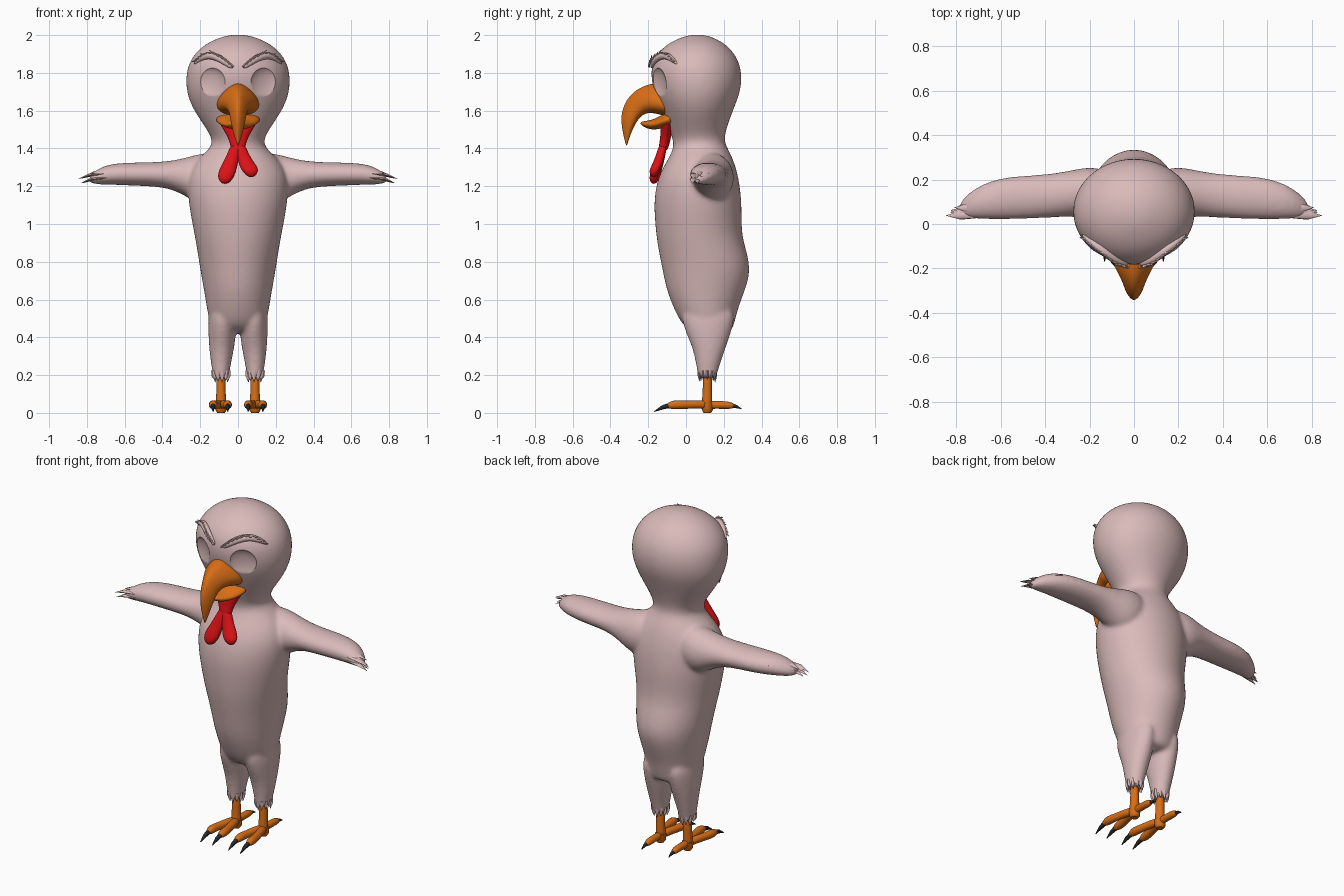
import bpy, bmesh, math, random
from mathutils import Vector, Matrix

if "Cube" in bpy.data.objects:
    bpy.data.objects.remove(bpy.data.objects["Cube"])

random.seed(4)


def material(name, rgb):
    m = bpy.data.materials.new(name)
    m.diffuse_color = (*rgb, 1)
    m.use_nodes = True
    m.node_tree.nodes["Principled BSDF"].inputs["Base Color"].default_value = m.diffuse_color
    return m


PINK = material("pale pink skin", (0.70, 0.49, 0.49))
ORANGE = material("orange horn", (0.69, 0.155, 0.008))
RED = material("wattle red", (0.72, 0.006, 0.008))
DARK = material("claw black", (0.018, 0.02, 0.023))


def ring(c, u, v, n=20, k=0.0):
    """Closed section; k narrows it towards +v."""
    out = []
    for i in range(n):
        a = 2 * math.pi * i / n
        out.append(c + u * math.cos(a) * (1 - k * math.sin(a)) + v * math.sin(a))
    return out


def section(y0, z0, y1, z1, w, x=0.0, k=0.0):
    """Section spanning two points of the side view, with half width w."""
    a, b = Vector((x, y0, z0)), Vector((x, y1, z1))
    return ring((a + b) / 2, Vector((w, 0, 0)), (a - b) / 2, 24, k)


def tube(pts, n=10, flat=1.0):
    """Round tube through (x, y, z, radius) points."""
    p = [Vector(q[:3]) for q in pts]
    d = (p[-1] - p[0]).normalized()
    ref = Vector((0, 1, 0)) if abs(d.z) > 0.8 else Vector((0, 0, 1))
    out = []
    for i, q in enumerate(pts):
        t = (p[min(i + 1, len(p) - 1)] - p[max(i - 1, 0)]).normalized()
        side = t.cross(ref).normalized()
        out.append(ring(p[i], side * q[3], side.cross(t) * q[3] * flat, n))
    return out


def mirror(rings):
    return [[Vector((-v.x, v.y, v.z)) for v in r] for r in rings]


def both(lofts):
    return lofts + [mirror(l) for l in lofts]


def select(ob):
    bpy.ops.object.select_all(action='DESELECT')
    ob.select_set(True)
    bpy.context.view_layer.objects.active = ob


def build(name, mat, lofts, levels=1):
    """One object out of several capped lofts."""
    bm = bmesh.new()
    for rings in lofts:
        loops = [[bm.verts.new(v) for v in r] for r in rings]
        n = len(loops[0])
        for a, b in zip(loops, loops[1:]):
            for i in range(n):
                j = (i + 1) % n
                bm.faces.new((a[i], a[j], b[j], b[i]))
        bm.faces.new(loops[0][::-1])
        bm.faces.new(loops[-1])
    bmesh.ops.recalc_face_normals(bm, faces=bm.faces[:])
    me = bpy.data.meshes.new(name)
    bm.to_mesh(me)
    bm.free()
    me.materials.append(mat)
    ob = bpy.data.objects.new(name, me)
    bpy.context.collection.objects.link(ob)
    select(ob)
    if levels:
        m = ob.modifiers.new("subdivision", 'SUBSURF')
        m.levels = m.render_levels = levels
        bpy.ops.object.modifier_apply(modifier=m.name)
    bpy.ops.object.shade_smooth_by_angle(angle=math.radians(50))
    return ob


# Torso and head: height, front y, back y, half width
torso = [section(f, z, b, z, w) for z, f, b, w in (
    (.42, .05, .235, .12), (.46, -.02, .255, .15), (.55, -.065, .275, .165),
    (.65, -.105, .315, .182), (.75, -.125, .345, .2), (.85, -.145, .325, .216),
    (.92, -.157, .303, .228), (1.0, -.165, .296, .243), (1.1, -.172, .297, .262),
    (1.2, -.162, .288, .27), (1.28, -.135, .272, .258), (1.35, -.092, .248, .21),
    (1.4, -.068, .222, .15), (1.44, -.068, .203, .134), (1.5, -.09, .213, .165),
    (1.6, -.13, .25, .237), (1.68, -.165, .283, .27), (1.75, -.184, .298, .279),
    (1.82, -.188, .294, .273), (1.88, -.17, .273, .248), (1.94, -.12, .228, .195),
    (1.98, -.05, .165, .12), (2.003, .02, .1, .045))]
# Thighs: height, front y, back y, half width, x
thigh = [section(f, z, b, z, w, x) for z, f, b, w, x in (
    (.58, -.04, .27, .07, .085), (.45, -.015, .25, .076, .083),
    (.35, .033, .213, .068, .086), (.27, .05, .185, .055, .09),
    (.21, .06, .167, .045, .09), (.18, .065, .16, .042, .09))]
# Wing arms: x, centre y, half depth, centre z, half height
arm = [ring(Vector((x, y, z)), Vector((0, ry, 0)), Vector((0, 0, rz)))
       for x, y, ry, z, rz in (
    (.08, .13, .11, 1.255, .13), (.2, .145, .115, 1.24, .135),
    (.27, .138, .107, 1.247, .107), (.35, .13, .1, 1.26, .075),
    (.45, .122, .099, 1.263, .064), (.6, .115, .097, 1.265, .061),
    (.7, .097, .076, 1.262, .053), (.76, .077, .05, 1.245, .036),
    (.79, .062, .025, 1.235, .015))]
body = build("body", PINK, [torso] + both([thigh, arm]), 2)

# Fuse into one skin and soften the joins
m = body.modifiers.new("fuse", 'REMESH')
m.mode, m.voxel_size, m.use_smooth_shade = 'VOXEL', 0.01, True
bpy.ops.object.modifier_apply(modifier=m.name)
m = body.modifiers.new("soften", 'SMOOTH')
m.factor, m.iterations = 0.5, 12
bpy.ops.object.modifier_apply(modifier=m.name)

# Hollow eye sockets
for s in (1, -1):
    bpy.ops.mesh.primitive_uv_sphere_add(
        segments=32, ring_count=16, radius=1, location=(s * .14, -.158, 1.73),
        rotation=(0, 0, s * math.radians(28)), scale=(.094, .035, .102))
    cutter = bpy.context.object
    cutter.name = "socket_cutter"
    cutter.hide_render = True
    select(body)
    m = body.modifiers.new("socket", 'BOOLEAN')
    m.operation, m.object = 'DIFFERENCE', cutter
    bpy.ops.object.modifier_apply(modifier=m.name)
    bpy.data.objects.remove(cutter)
select(body)
bpy.ops.object.shade_smooth_by_angle(angle=math.radians(35))

# Brow ridges with little tufts
path = [(.025, -.183, 1.825, .012), (.08, -.165, 1.868, .02), (.14, -.12, 1.897, .022),
        (.19, -.083, 1.883, .018), (.235, -.045, 1.845, .006)]
build("brow_ridges", PINK, both([tube(path)]), 2)
tufts = []
for a, b in zip(path, path[1:]):
    for f in (0, .33, .66):
        p = Vector(a[:3]).lerp(Vector(b[:3]), f) + Vector((0, -.012, .008))
        q = p + (Vector(b[:3]) - Vector(a[:3])) * .5 + Vector((.003, -.008, .012))
        tufts.append(tube([(*p, .007), (*q, .001)], 5))
build("brow_tufts", PINK, both(tufts), 0)

# Hooked upper beak and lower beak
build("upper_beak", ORANGE, [[section(*r, k=.38) for r in (
    (-.12, 1.755, -.05, 1.565, .115), (-.195, 1.742, -.12, 1.572, .105),
    (-.25, 1.72, -.17, 1.588, .078), (-.302, 1.678, -.212, 1.588, .054),
    (-.334, 1.62, -.243, 1.567, .043), (-.345, 1.56, -.268, 1.53, .036),
    (-.337, 1.49, -.292, 1.48, .024), (-.317, 1.412, -.313, 1.413, .003))]], 2)
build("lower_beak", ORANGE, [[section(*r) for r in (
    (-.06, 1.6, -.06, 1.52, .125), (-.12, 1.585, -.115, 1.51, .115),
    (-.17, 1.552, -.16, 1.498, .082), (-.215, 1.546, -.205, 1.503, .048),
    (-.243, 1.54, -.24, 1.525, .015))]], 2)

# Red wattle: collar under the beak and two lobes
collar = [section(*r) for r in (
    (-.125, 1.58, -.06, 1.58, .118), (-.135, 1.53, -.07, 1.53, .098),
    (-.135, 1.48, -.075, 1.48, .065), (-.14, 1.43, -.085, 1.43, .042),
    (-.15, 1.38, -.1, 1.38, .036))]
lobes = [[section(f, z, b, z, w, s * x) for f, z, b, w, x in (
    (-.14, 1.43, -.095, .03, .006), (-.16, 1.36, -.11, .034, .026),
    (-.183, 1.29 + d * .5, -.125, .047, .054), (-.197, 1.245 + d, -.14, .044, .066),
    (-.185, 1.212 + d, -.155, .018, .07))] for s, d in ((-1, 0), (1, .035))]
build("wattle", RED, [collar] + lobes, 2)

# Ragged feathers at the wing tips
feathers = []
for layer in range(2):
    for i in range(9):
        f = i / 8
        dz = (.018, -.012)[layer] + random.uniform(-.008, .008)
        x0, x1 = .69 - .1 * f, .845 - .15 * f - .025 * layer * random.random()
        y0, y1 = .04 + .12 * f, .04 + .12 * f + random.uniform(-.008, .008)
        z0, z1 = 1.255 + dz, 1.225 + .03 * f + dz
        feathers.append(tube([(x0, y0, z0, .012), ((x0 + x1) / 2 + .02, (y0 + y1) / 2, (z0 + z1) / 2 + .006, .018),
                              (x1, y1, z1, .001)], 6, .45))
build("wing_feathers", PINK, both(feathers), 0)

# Feather cuffs above the feet
cuff = []
for i in range(11):
    a = 2 * math.pi * i / 11
    c, s = math.cos(a), math.sin(a)
    cuff.append(tube([(.09 + .04 * c, .113 + .047 * s, .225, .012),
                      (.09 + .039 * c, .113 + .045 * s, .195, .012),
                      (.09 + .036 * c, .113 + .042 * s, .165 + random.uniform(-.008, .012), .001)], 6, .6))
build("leg_cuffs", PINK, both(cuff), 0)

# Feet: shank, two front toes, one back toe
shank = tube([(.09, .113, .23, .026), (.09, .113, .12, .024), (.09, .112, .07, .028), (.09, .11, .025, .03)], 14)
toes = [tube([(.09, .125, .042, .024), (.09 + d * .5, .05, .046, .023), (.09 + d * .85, -.01, .042, .022),
              (.09 + d, -.055, .044, .026), (.09 + d, -.085, .04, .02), (.09 + d, -.1, .036, .01)], 12)
        for d in (-.036, .042)]
heel = tube([(.09, .09, .042, .024), (.09, .16, .042, .02), (.09, .215, .042, .022),
             (.09, .245, .038, .017), (.09, .255, .036, .008)], 12)
build("feet", ORANGE, both([shank, heel] + toes), 1)

# Claws
claws = [tube([(.09 + d, -.085, .04, .014), (.09 + d, -.125, .029, .011), (.09 + d, -.168, .007, .002)], 8)
         for d in (-.036, .042)]
claws.append(tube([(.09, .24, .038, .012), (.09, .265, .034, .009), (.09, .293, .022, .002)], 8))
build("claws", DARK, both(claws), 0)

# Soles: a low pad bringing each foot to the ground
build("foot_pads", ORANGE, both([tube([(.09, .113, .05, .032), (.09, .113, .015, .03), (.09, .113, .0, .02)], 14)]), 0)
